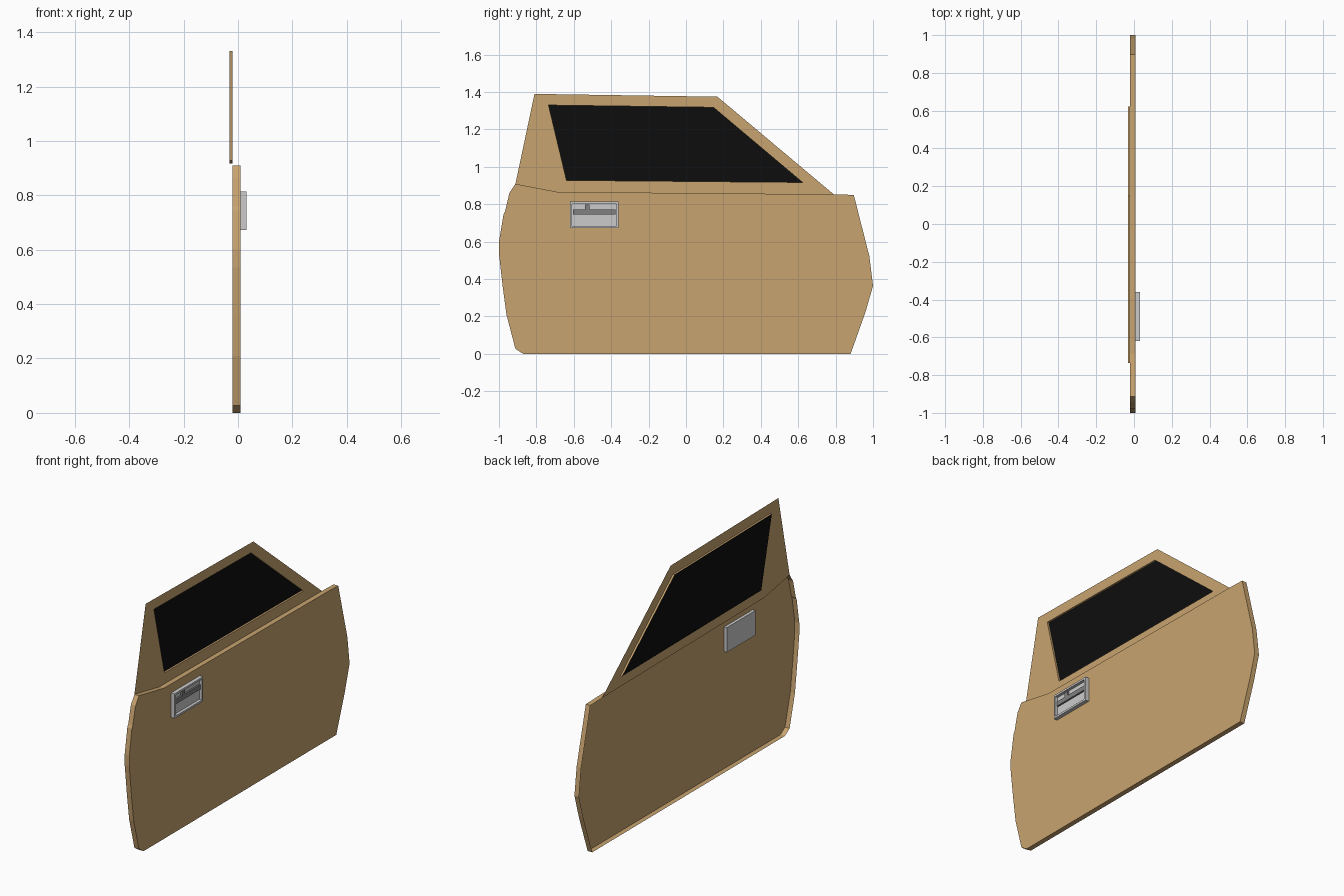
import bpy, bmesh

if "Cube" in bpy.data.objects:
    bpy.data.objects.remove(bpy.data.objects["Cube"])

OUT, IN, GLASS = 0.009, -0.02, -0.031   # x of outer skin, inner edge, glass


def material(name, rgb):
    m = bpy.data.materials.new(name)
    m.diffuse_color = (*rgb, 1)
    m.use_nodes = True
    m.node_tree.nodes["Principled BSDF"].inputs["Base Color"].default_value = m.diffuse_color
    return m


tan = material("tan_paint", (0.58, 0.37, 0.16))
black = material("dark_glass", (0.004, 0.004, 0.004))
grey = material("dark_grey", (0.22, 0.22, 0.22))


def make(name, verts, faces, mat=None):
    me = bpy.data.meshes.new(name)
    me.from_pydata(verts, [], faces)
    ob = bpy.data.objects.new(name, me)
    bpy.context.collection.objects.link(ob)
    if mat:
        me.materials.append(mat)
    return ob


def at(x, profile):
    return [(x, y, z) for y, z in profile]


def box(name, lo, hi, mat=None, recess=None):
    bm = bmesh.new()
    bmesh.ops.create_cube(bm, size=1)
    for v in bm.verts:
        v.co = [(a + b) / 2 + c * (b - a) for a, b, c in zip(lo, hi, v.co)]
    if recess:
        # sink the outer face inside a thin border
        border, depth = recess
        bm.normal_update()
        face = max(bm.faces, key=lambda f: f.calc_center_median().x)
        bmesh.ops.inset_region(bm, faces=[face], thickness=border)
        new = bmesh.ops.extrude_discrete_faces(bm, faces=[face])["faces"][0]
        for v in new.verts:
            v.co.x -= depth
    ob = make(name, [], [], mat)
    bm.to_mesh(ob.data)
    bm.free()
    return ob


# Door panel: outer skin with a folded rim, open on the inside
panel = [(-.912, .909), (-.944, .861), (-.968, .76), (-.976, .745), (-1, .6),
         (-1, .535), (-.98, .36), (-.96, .21), (-.912, .027), (-.87, 0),
         (.88, 0), (.96, .225), (1, .364), (.98, .524), (.897, .85),
         (.79, .853), (-.687, .866)]
n = len(panel)
rim = [((i + 1) % n, i, i + n, (i + 1) % n + n) for i in range(n)]
make("door_panel", at(OUT, panel) + at(IN, panel), [tuple(range(n))] + rim, tan)

# Window frame: thin sheet with a lip running inward to the glass
outer = [(-.912, .909), (-.81, 1.39), (.168, 1.375), (.79, .853), (-.687, .866)]
hole = [(-.735, 1.33), (.147, 1.318), (.623, .917), (-.639, .928)]
sheet = [(0, 8, 5, 1), (0, 4, 8), (1, 5, 6, 2), (2, 6, 7, 3), (3, 7, 8, 4)]
lip = [(5 + i, 9 + i, 9 + (i + 1) % 4, 5 + (i + 1) % 4) for i in range(4)]
make("window_frame", at(IN, outer) + at(IN, hole) + at(GLASS, hole), sheet + lip, tan)

# Window glass
make("window_glass", at(GLASS, hole), [(3, 2, 1, 0)], black)

# Door handle: recessed housing, grip bar and small upright
box("handle_housing", (-.008, -.62, .672), (.031, -.36, .814), recess=(.016, .017))
box("handle_grip", (.012, -.604, .745), (.024, -.376, .772), grey)
box("handle_upright", (.012, -.54, .772), (.024, -.516, .798), grey)
